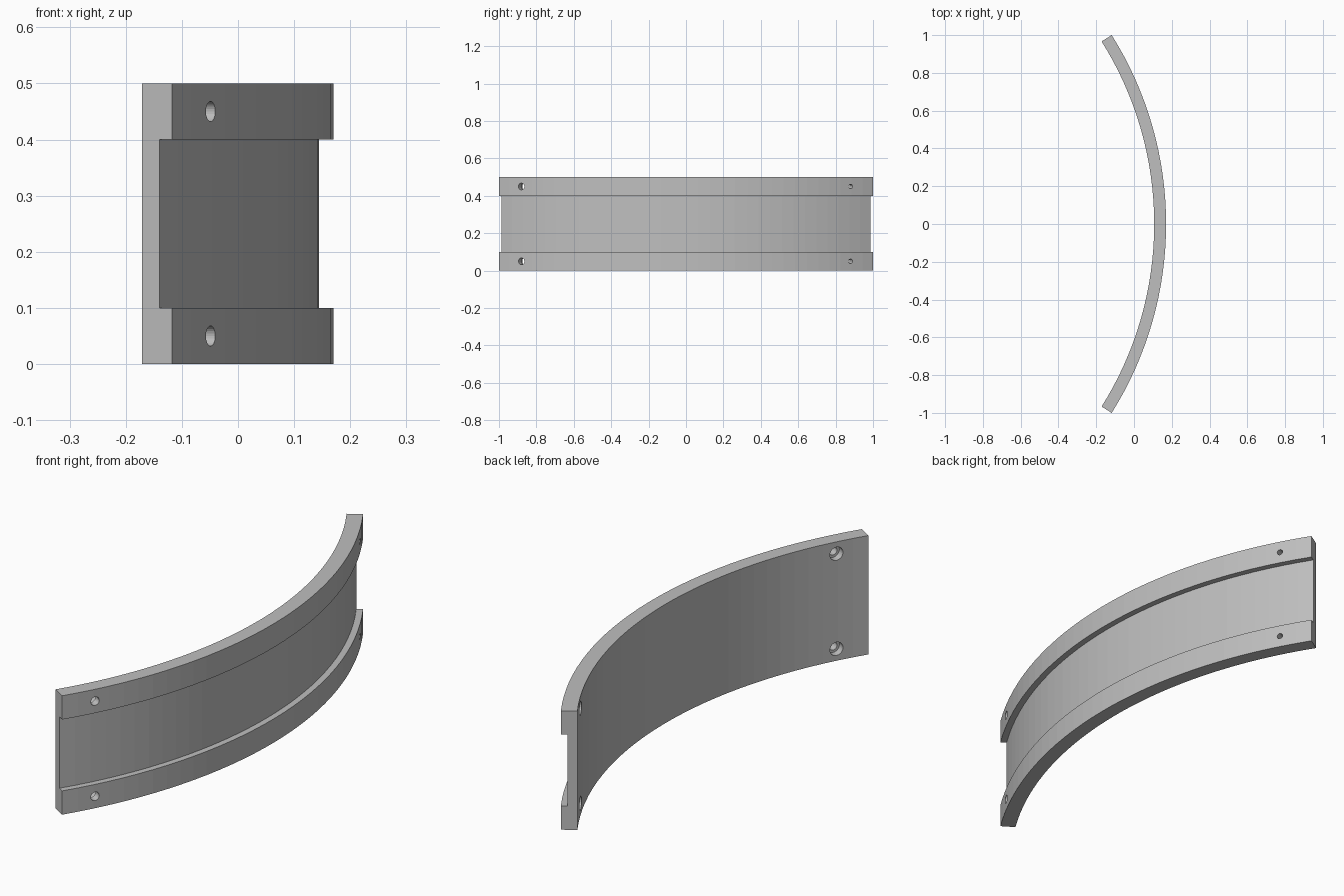
import bpy
import bmesh
from math import asin, cos, sin, pi
from mathutils import Matrix, Vector

default = bpy.data.objects.get("Cube")
if default:
    bpy.data.objects.remove(default, do_unlink=True)

R_OUT, R_GROOVE, R_IN = 1.88, 1.854, 1.817
CENTRE_X = 0.17 - R_OUT
HALF_ANGLE = asin(1 / R_OUT)
SEGMENTS = 32


def mesh_object(name, bm):
    bmesh.ops.recalc_face_normals(bm, faces=bm.faces)
    mesh = bpy.data.meshes.new(name)
    bm.to_mesh(mesh)
    bm.free()
    obj = bpy.data.objects.new(name, mesh)
    bpy.context.collection.objects.link(obj)
    return obj


def skin(bm, rings):
    """Join closed rings of points in order and cap both ends."""
    rings = [[bm.verts.new(p) for p in ring] for ring in rings]
    n = len(rings[0])
    for a, b in zip(rings, rings[1:]):
        for i in range(n):
            j = (i + 1) % n
            bm.faces.new((a[i], a[j], b[j], b[i]))
    bm.faces.new(rings[0])
    bm.faces.new(rings[-1])


# Curved plate: channel section swept along the arc
section = [(R_IN, 0), (R_OUT, 0), (R_OUT, 0.1), (R_GROOVE, 0.1),
           (R_GROOVE, 0.4), (R_OUT, 0.4), (R_OUT, 0.5), (R_IN, 0.5)]
angles = [HALF_ANGLE * (2 * i / SEGMENTS - 1) for i in range(SEGMENTS + 1)]
bm = bmesh.new()
skin(bm, [[(CENTRE_X + r * cos(a), r * sin(a), z) for r, z in section]
          for a in angles])
plate = mesh_object("curved_plate", bm)

# Counterbored screw holes, radial, two at each end
bm = bmesh.new()
hole_angle = asin(0.88 / R_OUT)
for side, hole_radius in ((-1, 0.018), (1, 0.012)):
    for z in (0.05, 0.45):
        place = (Matrix.Translation((CENTRE_X, 0, z))
                 @ Matrix.Rotation(side * hole_angle, 4, "Z"))
        steps = [(R_IN - 0.03, 0.028), (R_IN + 0.03, 0.028),
                 (R_IN + 0.03, hole_radius), (R_OUT + 0.03, hole_radius)]
        skin(bm, [[place @ Vector((d, r * cos(k * pi / 12), r * sin(k * pi / 12)))
                   for k in range(24)] for d, r in steps])
cutter = mesh_object("hole_cutter", bm)
cutter.hide_render = True

# Cut the holes and bake the result
cut = plate.modifiers.new("screw_holes", "BOOLEAN")
cut.operation = "DIFFERENCE"
cut.solver = "EXACT"
cut.object = cutter
depsgraph = bpy.context.evaluated_depsgraph_get()
baked = bpy.data.meshes.new_from_object(plate.evaluated_get(depsgraph))
plate.modifiers.clear()
plate.data = baked
bpy.data.objects.remove(cutter, do_unlink=True)

# Plain grey finish
grey = bpy.data.materials.new("plain_grey")
grey.use_nodes = True
colour = (0.52, 0.52, 0.52, 1)
grey.diffuse_color = colour
grey.node_tree.nodes["Principled BSDF"].inputs["Base Color"].default_value = colour
plate.data.materials.clear()
plate.data.materials.append(grey)
